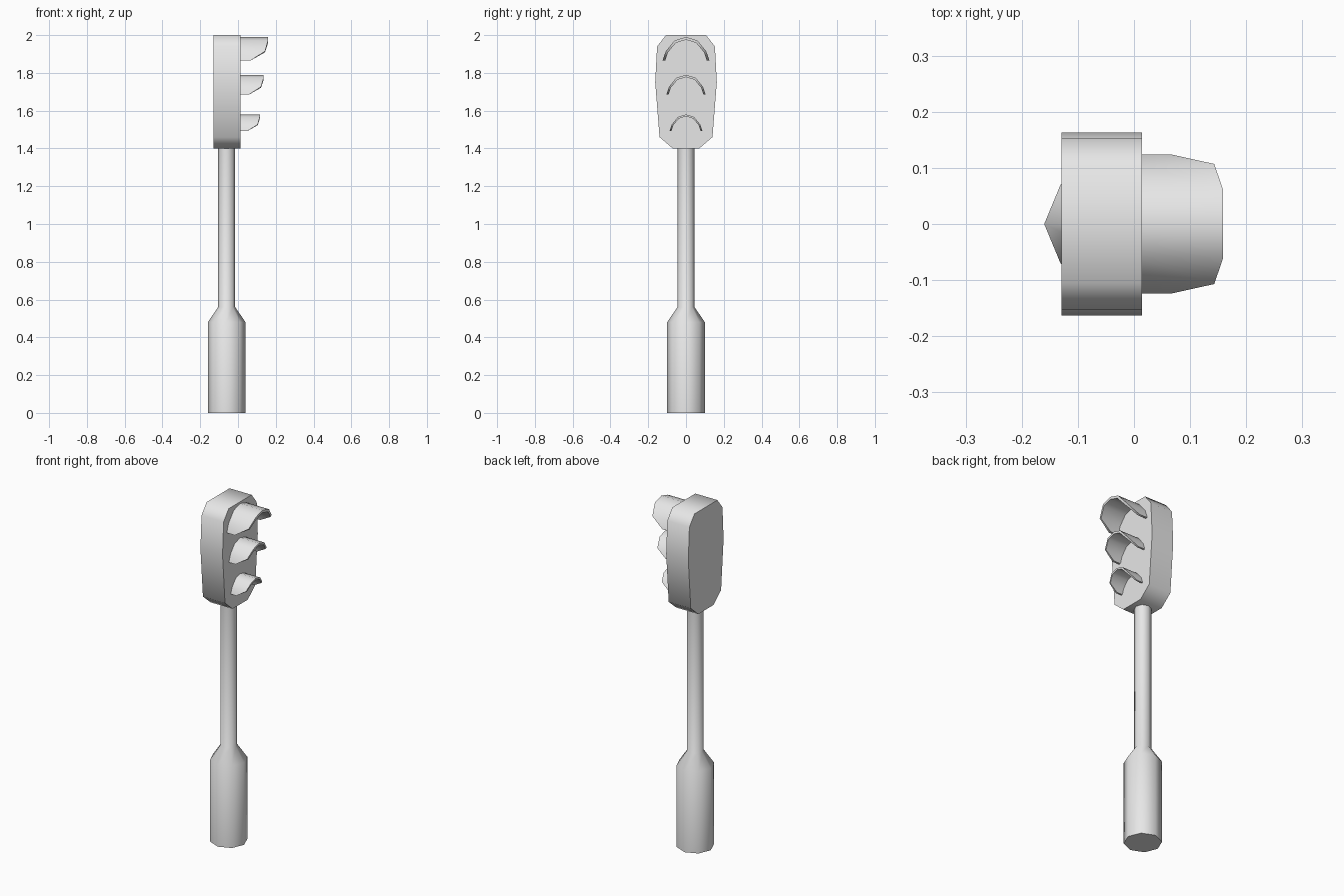
import bpy, bmesh, math

cube = bpy.data.objects.get("Cube")
if cube:
    bpy.data.objects.remove(cube, do_unlink=True)

grey = bpy.data.materials.new("light grey")
grey.use_nodes = True
grey.diffuse_color = (0.8, 0.8, 0.8, 1)
grey.node_tree.nodes["Principled BSDF"].inputs["Base Color"].default_value = (0.8, 0.8, 0.8, 1)


def loft(name, rings, closed=False):
    """Skin a list of equal point rings and cap both ends."""
    bm = bmesh.new()
    loops = [[bm.verts.new(p) for p in ring] for ring in rings]
    for a, b in zip(loops, loops[1:]):
        for i in range(len(a)):
            j = (i + 1) % len(a)
            bm.faces.new((a[i], a[j], b[j], b[i]))
    bm.faces.new(loops[0])
    bm.faces.new(loops[-1])
    bmesh.ops.recalc_face_normals(bm, faces=bm.faces)
    mesh = bpy.data.meshes.new(name)
    bm.to_mesh(mesh)
    bm.free()
    mesh.materials.append(grey)
    obj = bpy.data.objects.new(name, mesh)
    bpy.context.collection.objects.link(obj)
    bpy.ops.object.select_all(action='DESELECT')
    obj.select_set(True)
    bpy.context.view_layer.objects.active = obj
    bpy.ops.object.shade_smooth_by_angle(angle=math.radians(60))
    return obj


def mirrored(half):
    """Complete a half outline, given from one centre end to the other."""
    return half + [(-y, z) for y, z in reversed(half) if y > 0]


# Octagonal pole: wide foot, tapered collar, slim post
POLE_X = -0.06
profile = [(0.1, 0), (0.1, 0.48), (0.045, 0.56), (0.045, 1.41)]
loft("pole", [[(POLE_X + r * math.cos(k * math.pi / 4),
                r * math.sin(k * math.pi / 4), z) for k in range(8)]
              for r, z in profile])

# Signal housing: rounded slab, wider towards the top
BACK, FACE = -0.129, 0.014
outline = mirrored([(0.07, 1.4), (0.14, 1.46), (0.163, 1.75),
                    (0.153, 1.94), (0.106, 2.0)])
loft("signal_housing", [[(x, y, z) for y, z in outline] for x in (BACK, FACE)])

# Curved visors: each station holds reach, half width and drop from the crown
half_arc = [(0.052, 0.124, -0.125), (0.129, 0.107, -0.075),
            (0.145, 0.06, -0.018), (0.145, 0, 0)]
arc = half_arc + [(x, -y, z) for x, y, z in reversed(half_arc[:-1])]


def visor(name, crown, size):
    rings = []
    for reach, y, z in arc:
        # The inner skin is narrower and lower than the outer skin
        inner_y, inner_z = y * 0.89, z * 0.88 - 0.015
        rings.append([(FACE - 0.004, y * size, crown + z * size),
                      (FACE + reach * size, y * size, crown + z * size),
                      (FACE + reach * size, inner_y * size, crown + inner_z * size),
                      (FACE - 0.004, inner_y * size, crown + inner_z * size)])
    loft(name, rings)


visor("top_visor", 1.99, 1.0)
visor("middle_visor", 1.79, 0.84)
visor("bottom_visor", 1.58, 0.7)
